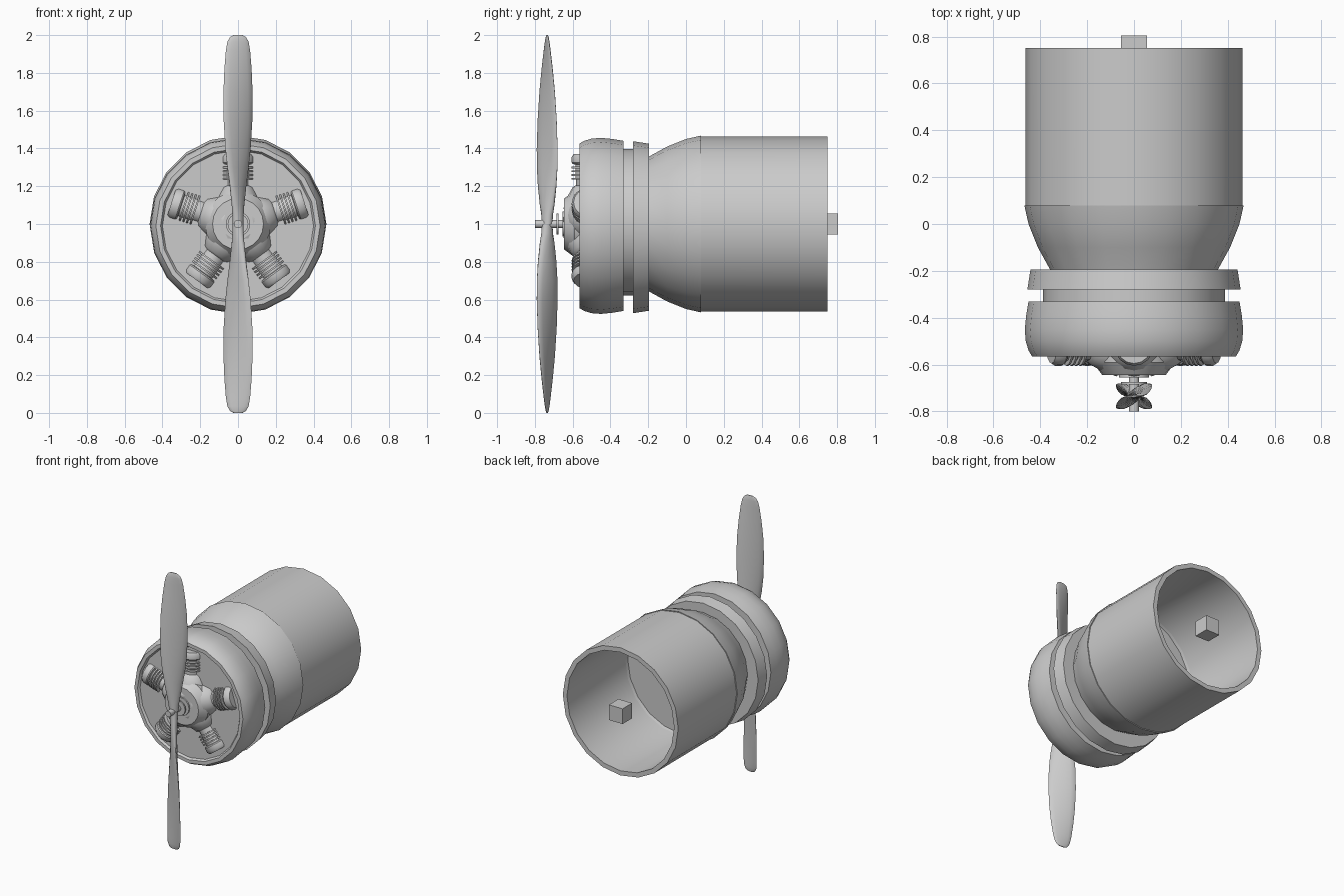
import bpy, bmesh, math
from mathutils import Matrix, Vector

if "Cube" in bpy.data.objects:
    bpy.data.objects.remove(bpy.data.objects["Cube"])


def finish(name, bm, angle=35):
    bmesh.ops.remove_doubles(bm, verts=bm.verts, dist=1e-5)
    bmesh.ops.recalc_face_normals(bm, faces=bm.faces)
    me = bpy.data.meshes.new(name)
    bm.to_mesh(me)
    bm.free()
    ob = bpy.data.objects.new(name, me)
    bpy.context.collection.objects.link(ob)
    bpy.ops.object.select_all(action='DESELECT')
    ob.select_set(True)
    bpy.context.view_layer.objects.active = ob
    bpy.ops.object.shade_smooth_by_angle(angle=math.radians(angle))
    return ob


def skin(bm, rings):
    """Join successive vertex loops, capping both ends."""
    n = len(rings[0])
    for a, b in zip(rings, rings[1:]):
        for i in range(n):
            j = (i + 1) % n
            bm.faces.new((a[i], a[j], b[j], b[i]))
    bm.faces.new(rings[0])
    bm.faces.new(rings[-1])


def lathe(name, profile, matrix, sides=20, angle=35):
    """Turn (radius, height) points round the local z axis."""
    bm = bmesh.new()
    rings = []
    for r, h in profile:
        rings.append([bm.verts.new(matrix @ Vector((
            r * math.cos(2 * math.pi * i / sides),
            r * math.sin(2 * math.pi * i / sides), h))) for i in range(sides)])
    skin(bm, rings)
    return finish(name, bm, angle)


def axial(z=1.0):
    """Local z becomes world y, at height z."""
    return Matrix.Translation((0, 0, z)) @ Matrix.Rotation(-math.pi / 2, 4, 'X')


# Cowling, with recessed front plate
lathe("cowling", [(0.40, -0.55), (0.41, -0.565), (0.435, -0.565), (0.45, -0.54),
                  (0.462, -0.50), (0.466, -0.45), (0.46, -0.39), (0.45, -0.33)], axial(0.99))
# Spacer drum and rear ring
lathe("spacer_drum", [(0.388, -0.36), (0.388, -0.25)], axial(1.01))
lathe("cowl_ring", [(0.455, -0.28), (0.442, -0.195)], axial(0.983))

# Flared shoulder and hollow rear fuselage tube
lathe("shoulder", [(0.34, -0.25), (0.355, -0.20), (0.41, -0.10), (0.45, 0.0), (0.468, 0.08),
                   (0.43, 0.08), (0.41, 0.0), (0.33, -0.18)], axial())
lathe("rear_tube", [(0.462, 0.06), (0.463, 0.75), (0.43, 0.75), (0.43, 0.08), (0.41, 0.0),
                    (0.34, -0.15)], axial())

# Mounting block at the rear
bm = bmesh.new()
bmesh.ops.create_cube(bm, size=1, matrix=Matrix.Translation((0, 0.75, 1)) @ Matrix.Diagonal((0.11, 0.11, 0.11, 1)))
finish("rear_block", bm)

# Crankcase, nose disc, shaft and collar
lathe("crankcase", [(0.17, -0.50), (0.175, -0.59), (0.165, -0.605), (0.135, -0.645)], axial(), 20, 25)
lathe("nose_disc", [(0.065, -0.64), (0.065, -0.655)], axial(), 20)
lathe("shaft", [(0.022, -0.80), (0.022, -0.63)], axial(), 12)
lathe("shaft_collar", [(0.055, -0.685), (0.055, -0.675)], axial(), 16)

# Five radial cylinders with cooling fins
barrel = [(0.13, 0.08), (0.105, 0.15), (0.08, 0.195), (0.062, 0.205), (0.062, 0.235)]
for k in range(4):
    h = 0.235 + k * 0.02
    barrel += [(0.085, h), (0.085, h + 0.009), (0.066, h + 0.009), (0.066, h + 0.02)]
barrel += [(0.08, 0.318), (0.085, 0.325), (0.085, 0.355), (0.075, 0.37)]
for k in range(5):
    m = Matrix.Translation((0, -0.52, 1)) @ Matrix.Rotation(math.radians(72 * k), 4, 'Y')
    lathe("engine_cylinder_%d" % (k + 1), barrel, m, 16)

# Twisted propeller blades: (distance, half width x, half width y, half thickness)
blade = [(0.0, 0.022, 0.022, 0.026), (0.05, 0.024, 0.026, 0.026), (0.1, 0.028, 0.036, 0.024),
         (0.2, 0.041, 0.048, 0.021), (0.3, 0.056, 0.054, 0.019), (0.4, 0.067, 0.055, 0.017),
         (0.55, 0.076, 0.050, 0.015), (0.7, 0.077, 0.040, 0.013), (0.82, 0.072, 0.028, 0.011),
         (0.92, 0.064, 0.016, 0.009), (0.965, 0.056, 0.010, 0.008), (0.99, 0.042, 0.005, 0.006),
         (1.0, 0.024, 0.002, 0.003)]
for k, name in enumerate(("upper_blade", "lower_blade")):
    m = Matrix.Translation((0, -0.735, 1)) @ Matrix.Rotation(math.pi * k, 4, 'Y')
    bm = bmesh.new()
    rings = []
    for d, cx, cy, t in blade:
        chord = Vector((cx, cy, 0))
        normal = Vector((-cy, cx, 0)).normalized() * t
        rings.append([bm.verts.new(m @ (chord * math.cos(a) + normal * math.sin(a) + Vector((0, 0, d))))
                      for a in (2 * math.pi * i / 14 for i in range(14))])
    skin(bm, rings)
    finish(name, bm, 60)
